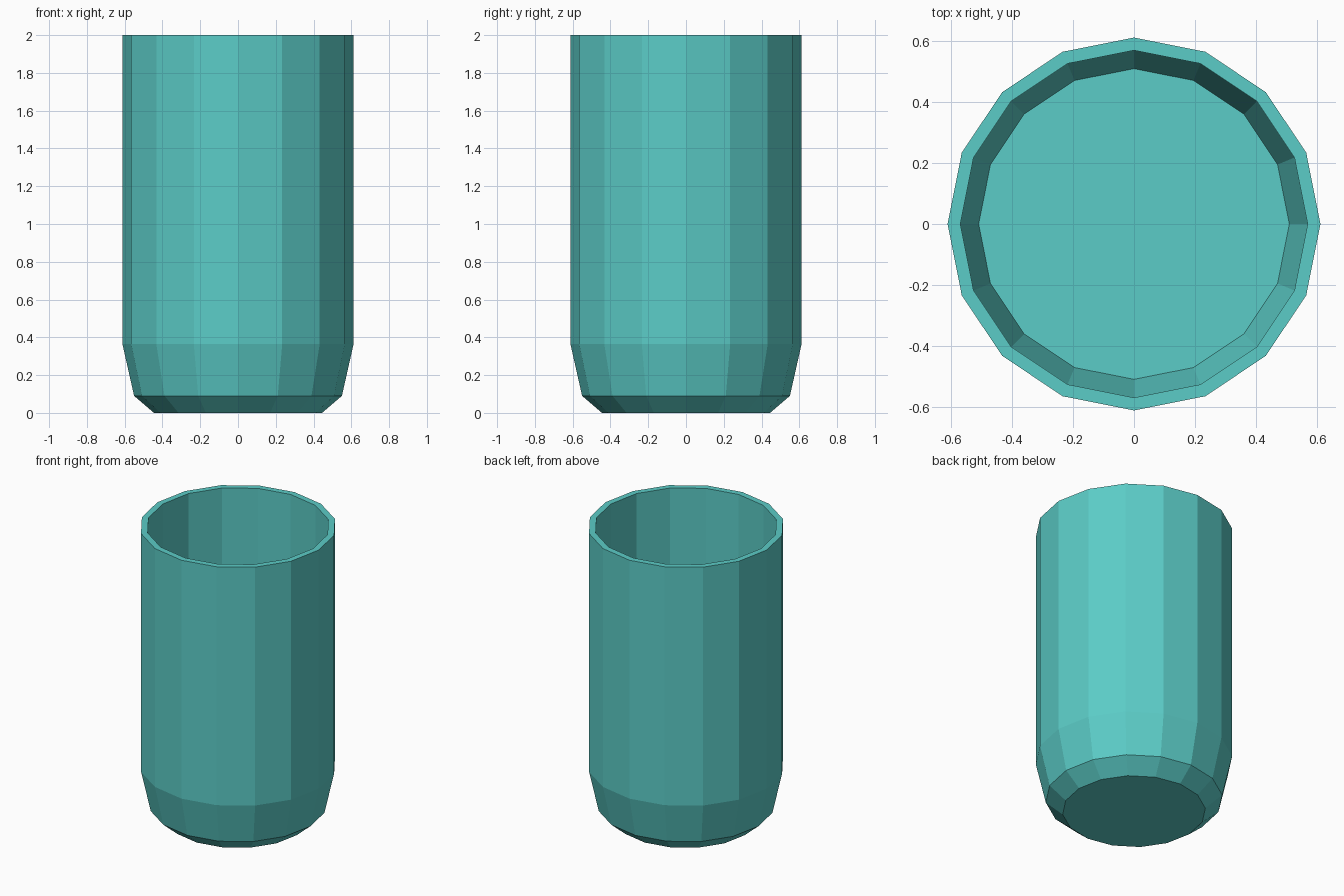
import bpy, bmesh, math

if "Cube" in bpy.data.objects:
    bpy.data.objects.remove(bpy.data.objects["Cube"])

SIDES = 16
# (radius, height): outer foot up to the rim, then down inside to the floor
PROFILE = [(0.445, 0.0), (0.55, 0.09), (0.612, 0.365), (0.612, 2.0),
           (0.57, 2.0), (0.57, 0.365), (0.51, 0.105)]

bm = bmesh.new()


def ring(radius, z):
    return [bm.verts.new((radius * math.cos(2 * math.pi * i / SIDES),
                          radius * math.sin(2 * math.pi * i / SIDES), z))
            for i in range(SIDES)]


# Walls and rim
rings = [ring(r, z) for r, z in PROFILE]
for a, b in zip(rings, rings[1:]):
    for i in range(SIDES):
        j = (i + 1) % SIDES
        bm.faces.new((a[i], a[j], b[j], b[i]))

# Underside and inner floor
bm.faces.new(rings[0][::-1])
bm.faces.new(rings[-1])

mesh = bpy.data.meshes.new("cup")
bm.to_mesh(mesh)
bm.free()
cup = bpy.data.objects.new("cup", mesh)
bpy.context.collection.objects.link(cup)

# Teal finish
teal = bpy.data.materials.new("teal")
teal.diffuse_color = (0.105, 0.604, 0.571, 1.0)
teal.use_nodes = True
teal.node_tree.nodes["Principled BSDF"].inputs["Base Color"].default_value = teal.diffuse_color
mesh.materials.append(teal)
